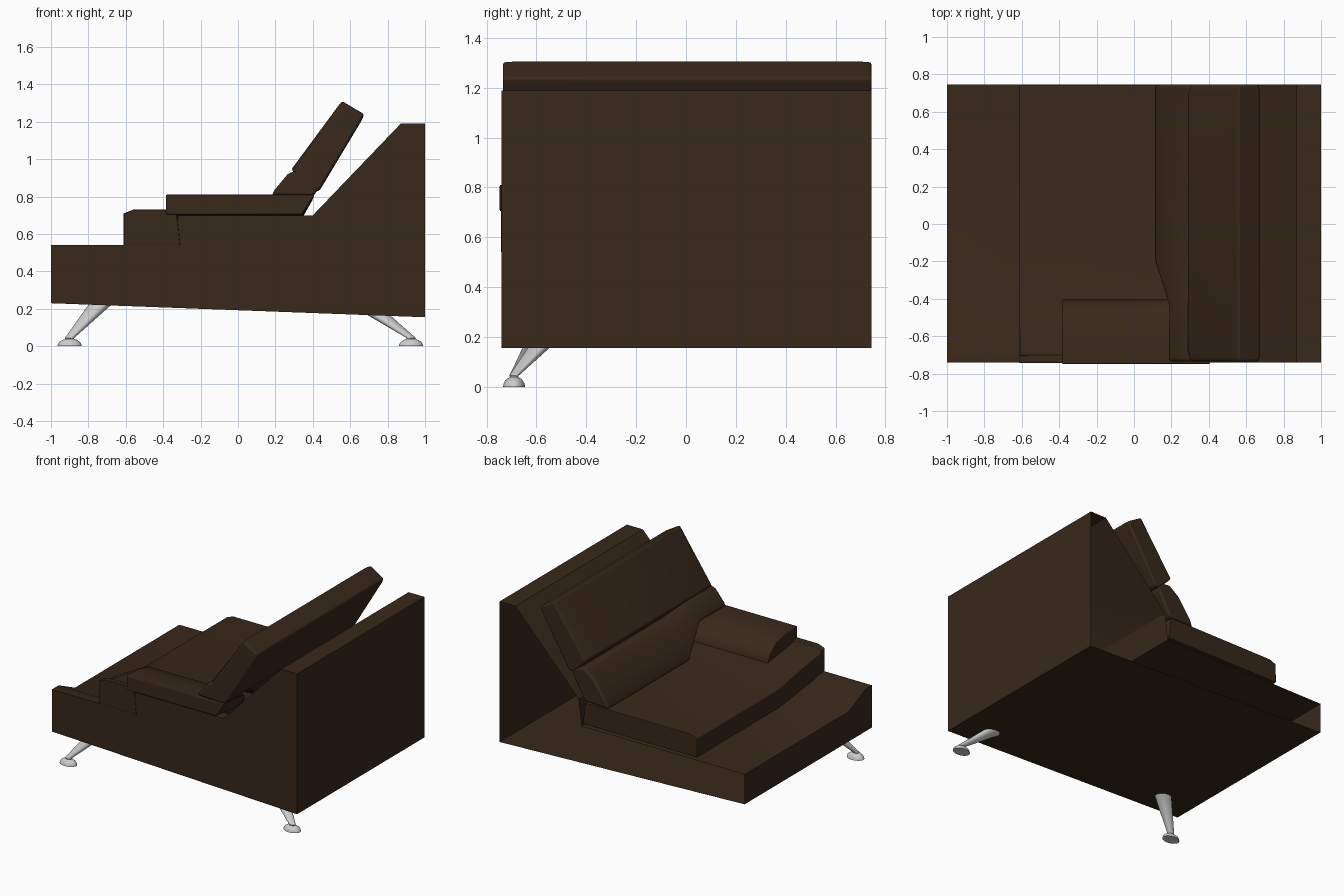
import bpy, bmesh, math
from mathutils import Vector

if "Cube" in bpy.data.objects:
    bpy.data.objects.remove(bpy.data.objects["Cube"])

leather = bpy.data.materials.new("dark_leather")
leather.diffuse_color = (0.04, 0.021, 0.010, 1)
leather.use_nodes = True
leather.node_tree.nodes["Principled BSDF"].inputs["Base Color"].default_value = leather.diffuse_color


def finish(name, bm, mat=None, bevel=0, angle=35):
    bmesh.ops.recalc_face_normals(bm, faces=bm.faces)
    me = bpy.data.meshes.new(name)
    bm.to_mesh(me)
    bm.free()
    ob = bpy.data.objects.new(name, me)
    bpy.context.collection.objects.link(ob)
    if mat:
        me.materials.append(mat)
    if bevel:
        m = ob.modifiers.new("soft_edges", 'BEVEL')
        m.width = bevel
        m.segments = 3
        m.limit_method = 'ANGLE'
        m.angle_limit = math.radians(30)
    bpy.ops.object.select_all(action='DESELECT')
    ob.select_set(True)
    bpy.context.view_layer.objects.active = ob
    bpy.ops.object.shade_smooth_by_angle(angle=math.radians(angle))
    return ob


def loft(name, sections, cap_back=True, bevel=0.015):
    """Skin a row of closed x-z profiles placed along y, from back (+y) to front."""
    bm = bmesh.new()
    rings = [[bm.verts.new((x, y, z)) for x, z in prof] for y, prof in sections]
    n = len(rings[0])
    for a, b in zip(rings, rings[1:]):
        for i in range(n):
            j = (i + 1) % n
            bm.faces.new((a[i], a[j], b[j], b[i]))
    bm.faces.new(rings[-1])
    if cap_back:
        bm.faces.new(rings[0])
    return finish(name, bm, leather, bevel)


# Upholstered shell: low deck that rises to the arm, open at the cut end
deck = [(-1, .23), (-1, .45), (-.34, .45), (-.32, .45), (.33, .45), (.355, .645),
        (.87, 1.19), (1, 1.19), (1, .155)]
arm = [(-1, .23), (-1, .54), (-.34, .54), (-.32, .70), (.38, .70), (.40, .70),
       (.87, 1.19), (1, 1.19), (1, .155)]
loft("base_shell", [(.745, deck), (-.47, deck), (-.66, arm), (-.74, arm)],
     cap_back=False, bevel=0)


# Seat cushion: flat, then draped up over the arm
def seat(bottom, top, back):
    return [(-.612, bottom), (-.612, top - .02), (-.56, top), (back - .02, top), (back, bottom)]


loft("seat_cushion", [(.745, seat(.47, .63, .32)), (-.21, seat(.47, .63, .32)),
                      (-.45, seat(.50, .675, .32)), (-.70, seat(.535, .71, .34)),
                      (-.705, seat(.54, .73, -.31)), (-.743, seat(.54, .73, -.31))],
     bevel=.008)


# Arm pad: thick at the outside, tapering down to the seat
def pad(bottom, top, back):
    return [(-.385, bottom), (-.385, top), (back, top), (back - .07, bottom)]


loft("arm_pad", [(-.405, pad(.62, .67, .33)), (-.43, pad(.63, .73, .36)),
                 (-.50, pad(.66, .785, .40)), (-.62, pad(.69, .81, .41)),
                 (-.748, pad(.705, .81, .41))], bevel=.006)

# Lumbar roll: rests on the seat and climbs over the arm pad
low = [(.11, .63), (.13, .68), (.23, .82), (.31, .88), (.39, .87), (.41, .82), (.31, .64)]
high = [(.183, .81), (.195, .835), (.265, .92), (.31, .94), (.40, .93), (.43, .84), (.40, .80)]
loft("lumbar_cushion", [(.745, low), (-.20, low), (-.43, high), (-.735, high)])

# Backrest cushion: leaning slab with a softly crowned face
edge = [(.30, .93), (.55, 1.29), (.56, 1.307), (.672, 1.24), (.66, 1.21), (.435, .835), (.40, .83)]
full = [(.285, .945), (.54, 1.29), (.557, 1.31), (.675, 1.24), (.66, 1.205), (.435, .83), (.39, .83)]
loft("backrest_cushion", [(.745, edge), (.69, full), (-.68, full), (-.735, edge)], bevel=.012)


# Splayed metal legs: tapered oval shaft on a domed foot
def leg(name, foot, top):
    bm = bmesh.new()
    rx, ry, n = .065, .044, 24
    # (centre, x radius, y radius) rings from the floor upward
    f, t = Vector(foot), Vector(top)
    rings = [(f + Vector((0, 0, .042 * math.sin(a))), rx * math.cos(a), ry * math.cos(a))
             for a in (0, .3, .6, .9, 1.2)]
    rings += [(f + Vector((0, 0, .045)), .025, .019), (t, .062, .048)]
    loops = []
    for c, a, b in rings:
        loops.append([bm.verts.new(c + Vector((a * math.cos(k * math.tau / n),
                                               b * math.sin(k * math.tau / n), 0)))
                      for k in range(n)])
    for lo, hi in zip(loops, loops[1:]):
        for k in range(n):
            bm.faces.new((lo[k], lo[(k + 1) % n], hi[(k + 1) % n], hi[k]))
    bm.faces.new(loops[0])
    bm.faces.new(loops[-1])
    finish(name, bm)


leg("front_leg", (-.90, -.69, 0), (-.735, -.575, .225))
leg("back_leg", (.925, -.69, 0), (.74, -.575, .175))
